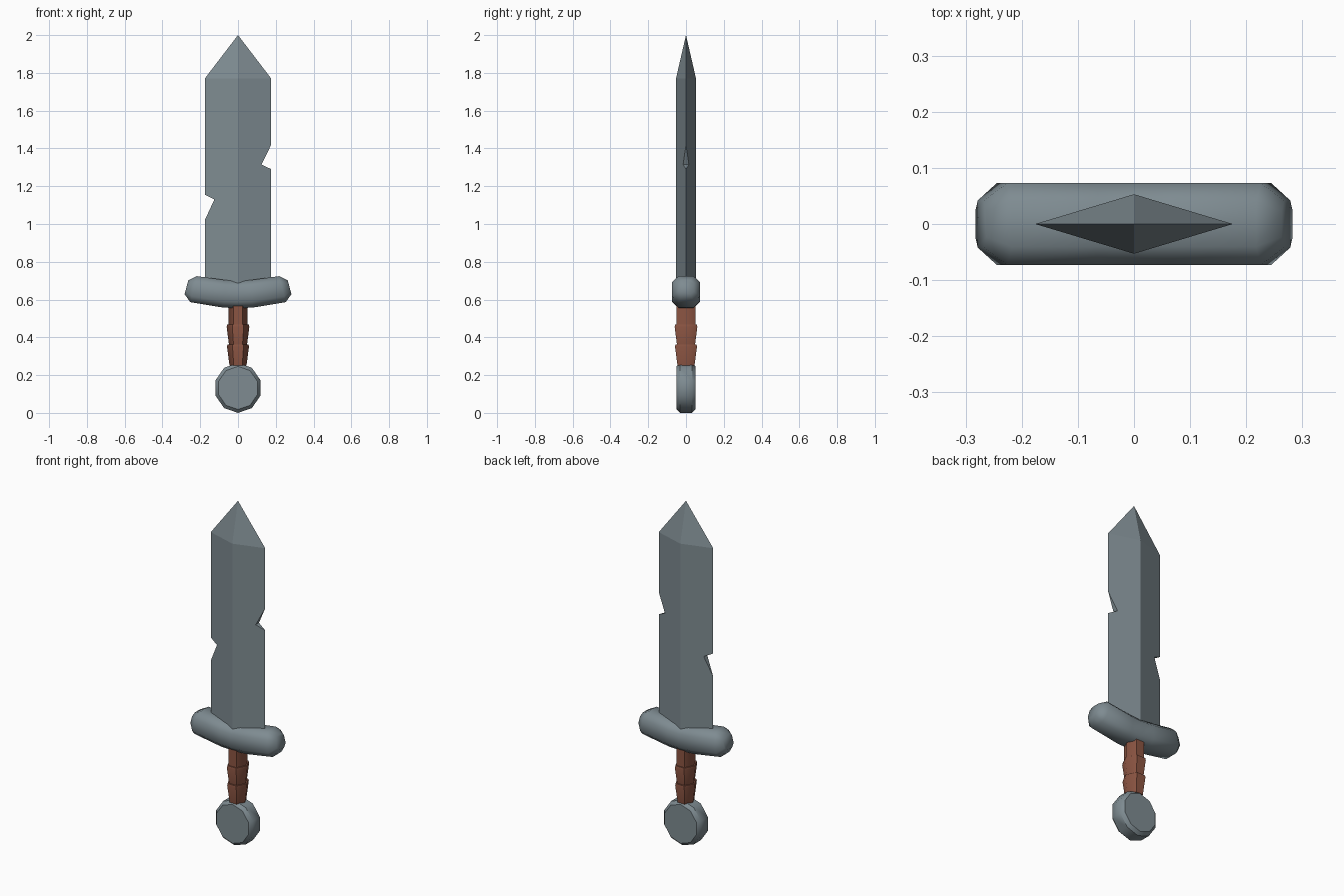
import bpy, bmesh
from math import sin, cos, pi, radians

cube = bpy.data.objects.get("Cube")
if cube:
    bpy.data.objects.remove(cube, do_unlink=True)


def material(name, color):
    mat = bpy.data.materials.new(name)
    mat.use_nodes = True
    mat.diffuse_color = color
    mat.node_tree.nodes["Principled BSDF"].inputs["Base Color"].default_value = color
    return mat


steel = material("grey steel", (0.21, 0.26, 0.285, 1))
leather = material("brown leather", (0.26, 0.09, 0.055, 1))


def finish(name, bm, mat, angle=None):
    """Turn a bmesh into a named object, smooth below the given angle."""
    bmesh.ops.recalc_face_normals(bm, faces=bm.faces)
    mesh = bpy.data.meshes.new(name)
    bm.to_mesh(mesh)
    bm.free()
    mesh.materials.append(mat)
    obj = bpy.data.objects.new(name, mesh)
    bpy.context.collection.objects.link(obj)
    if angle:
        bpy.ops.object.select_all(action="DESELECT")
        obj.select_set(True)
        bpy.context.view_layer.objects.active = obj
        bpy.ops.object.shade_smooth_by_angle(angle=radians(angle))
    return obj


def loft(name, rings, mat, angle):
    """Skin a list of equal-sized point rings and cap both ends."""
    bm = bmesh.new()
    loops = [[bm.verts.new(p) for p in ring] for ring in rings]
    for a, b in zip(loops, loops[1:]):
        for i in range(len(a)):
            j = (i + 1) % len(a)
            bm.faces.new((a[i], a[j], b[j], b[i]))
    bm.faces.new(loops[0])
    bm.faces.new(loops[-1])
    return finish(name, bm, mat, angle)


# Blade: diamond section with a notch in each edge and a pointed tip
W, T, BASE, SHOULDER = 0.176, 0.053, 0.63, 1.77
bm = bmesh.new()
ridge = {f: [bm.verts.new((0, f * T, z)) for z in (BASE, SHOULDER)] for f in (-1, 1)}
tip = bm.verts.new((0, 0, 2))
for side, low, mid, high in ((1, 1.29, 1.315, 1.42), (-1, 1.02, 1.13, 1.155)):
    bottom, lo, hi, top = [bm.verts.new((side * W, 0, z))
                           for z in (BASE, low, high, SHOULDER)]
    depth = T * (1 - 0.125 / W)
    cut = {f: bm.verts.new((side * 0.125, f * depth, mid)) for f in (-1, 1)}
    for f in (-1, 1):
        r0, r1 = ridge[f]
        bm.faces.new((r0, bottom, lo, cut[f], hi, top, r1))
        bm.faces.new((r1, top, tip))
    bm.faces.new((lo, cut[1], cut[-1]))
    bm.faces.new((hi, cut[1], cut[-1]))
    bm.faces.new((ridge[-1][0], bottom, ridge[1][0]))
finish("blade", bm, steel)


# Crossguard: octagonal bar bent upward, with small tilted end caps
def guard_ring(x, z, half_y, half_h, tilt):
    t = radians(tilt)
    k = 0.55
    corners = ((k, 1), (1, k), (1, -k), (k, -1), (-k, -1), (-1, -k), (-1, k), (-k, 1))
    return [(x - sin(t) * v * half_h, u * half_y, z + cos(t) * v * half_h)
            for u, v in corners]


half = [(0.07, 0.630, 0.073, 0.073, 5), (0.235, 0.655, 0.073, 0.071, 14),
        (0.273, 0.665, 0.042, 0.038, 15)]
sections = [(-x, z, y, h, -t) for x, z, y, h, t in reversed(half)]
sections += [(0, 0.627, 0.073, 0.072, 0)] + half
loft("crossguard", [guard_ring(*s) for s in sections], steel, 50)


# Grip: three flared leather wraps with a six-sided section
def grip_ring(z, s):
    return [(x * s, y * s, z) for x, y in
            ((0.5, -1), (1, 0), (0.5, 1), (-0.5, 1), (-1, 0), (-0.5, -1))]


wraps = [(0.25, 0.045), (0.35, 0.058), (0.362, 0.056), (0.362, 0.048),
         (0.455, 0.060), (0.467, 0.057), (0.467, 0.050), (0.59, 0.050)]
loft("grip", [grip_ring(z, s) for z, s in wraps], leather, 58)


# Pommel: thick faceted disc with softened rims
def disc_ring(y, r):
    return [(r * sin(2 * pi * i / 10), y, 0.132 + 1.055 * r * cos(2 * pi * i / 10))
            for i in range(10)]


loft("pommel", [disc_ring(y, r) for y, r in
                ((-0.05, 0.108), (-0.032, 0.125), (0.032, 0.125), (0.05, 0.108))],
     steel, 42)
